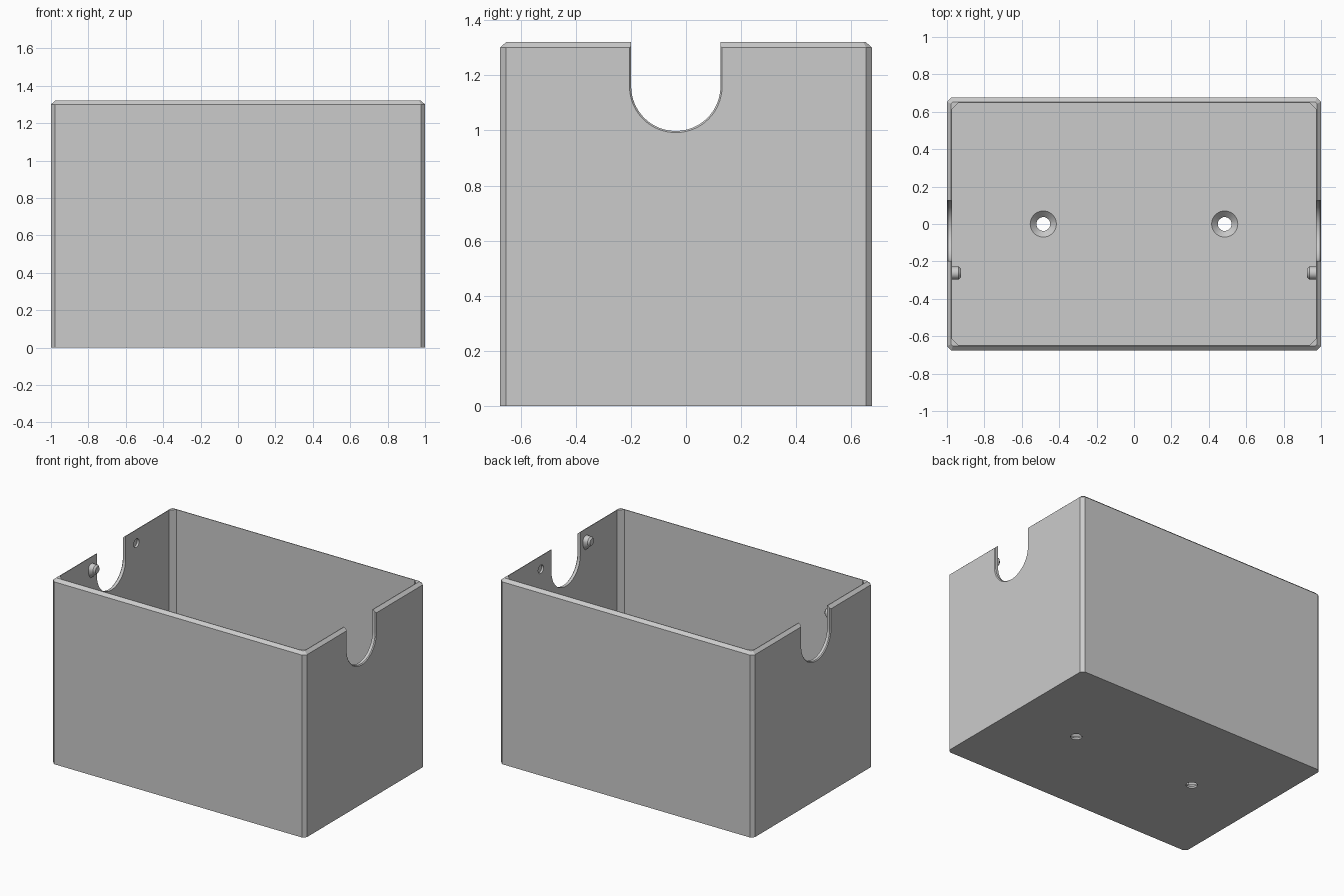
import bpy, bmesh
from math import sin, cos, pi

if "Cube" in bpy.data.objects:
    bpy.data.objects.remove(bpy.data.objects["Cube"])

def loft(name, rings):
    """Closed solid skinned through equal-length rings of points."""
    bm = bmesh.new()
    loops = [[bm.verts.new(p) for p in r] for r in rings]
    n = len(loops[0])
    for a, b in zip(loops, loops[1:]):
        for i in range(n):
            j = (i + 1) % n
            bm.faces.new((a[i], a[j], b[j], b[i]))
    bm.faces.new(loops[0][::-1])
    bm.faces.new(loops[-1])
    bmesh.ops.recalc_face_normals(bm, faces=bm.faces[:])
    me = bpy.data.meshes.new(name)
    bm.to_mesh(me)
    bm.free()
    ob = bpy.data.objects.new(name, me)
    bpy.context.collection.objects.link(ob)
    return ob

def octagon(a, b, c, z):
    return [(a, b - c, z), (a - c, b, z), (c - a, b, z), (-a, b - c, z),
            (-a, c - b, z), (c - a, -b, z), (a - c, -b, z), (a, c - b, z)]

def circle_x(x, y, z, r, n=32, drop=0.0):
    """Circle facing x; the lower half can be pulled down by drop."""
    return [(x, y + r * cos(2 * pi * i / n),
             z + r * sin(2 * pi * i / n) + drop * min(0, sin(2 * pi * i / n)))
            for i in range(n)]

def circle_z(x, y, z, r, n=32):
    return [(x + r * cos(2 * pi * i / n), y + r * sin(2 * pi * i / n), z) for i in range(n)]

def u_profile(x, r, y=-0.037, z=1.16, n=32):
    arc = [(x, y + r * cos(pi + pi * i / n), z + r * sin(pi + pi * i / n)) for i in range(n + 1)]
    return [(x, y - r, 1.5)] + arc + [(x, y + r, 1.5)]

def cut(target, cutter):
    m = target.modifiers.new("cut", 'BOOLEAN')
    m.operation, m.solver, m.object = 'DIFFERENCE', 'EXACT', cutter
    bpy.context.view_layer.objects.active = target
    bpy.ops.object.modifier_apply(modifier=m.name)
    bpy.data.objects.remove(cutter)

# Open box shell with chamfered corners and rim
FLOOR = 0.045
box = loft("box", [
    octagon(0.973, 0.648, 0.035, FLOOR), octagon(0.973, 0.648, 0.035, 1.32),
    octagon(0.978, 0.653, 0.010, 1.32), octagon(1.0, 0.675, 0.022, 1.30),
    octagon(1.0, 0.675, 0.022, 0.0)])

# Cable notches through both end walls, flared at the outside
cut(box, loft("notch_cutter", [u_profile(-1.02, 0.188), u_profile(-0.994, 0.162),
                               u_profile(0.994, 0.162), u_profile(1.02, 0.188)]))

for s, side in ((-1, "left"), (1, "right")):
    # Countersunk screw hole in the floor
    x = s * 0.485
    cut(box, loft("screw_cutter", [
        circle_z(x, 0, -0.1, 0.037), circle_z(x, 0, FLOOR - 0.033, 0.037),
        circle_z(x, 0, FLOOR, 0.070), circle_z(x, 0, FLOOR + 0.05, 0.070)]))
    # Blind socket in the end wall
    cut(box, loft("socket_cutter", [circle_x(s * 0.9, 0.245, 1.226, 0.03),
                                    circle_x(s * 0.988, 0.245, 1.226, 0.03)]))
    # Locating peg with a sloped underside
    peg = loft(side + "_peg", [
        circle_x(s * 0.98, -0.262, 1.24, 0.034, drop=0.04),
        circle_x(s * 0.937, -0.262, 1.24, 0.034),
        circle_x(s * 0.925, -0.262, 1.24, 0.023)])

# Smooth the round parts, keep the chamfers crisp
for ob in bpy.context.scene.objects:
    bpy.ops.object.select_all(action='DESELECT')
    ob.select_set(True)
    bpy.context.view_layer.objects.active = ob
    bpy.ops.object.shade_smooth_by_angle(angle=0.4)
